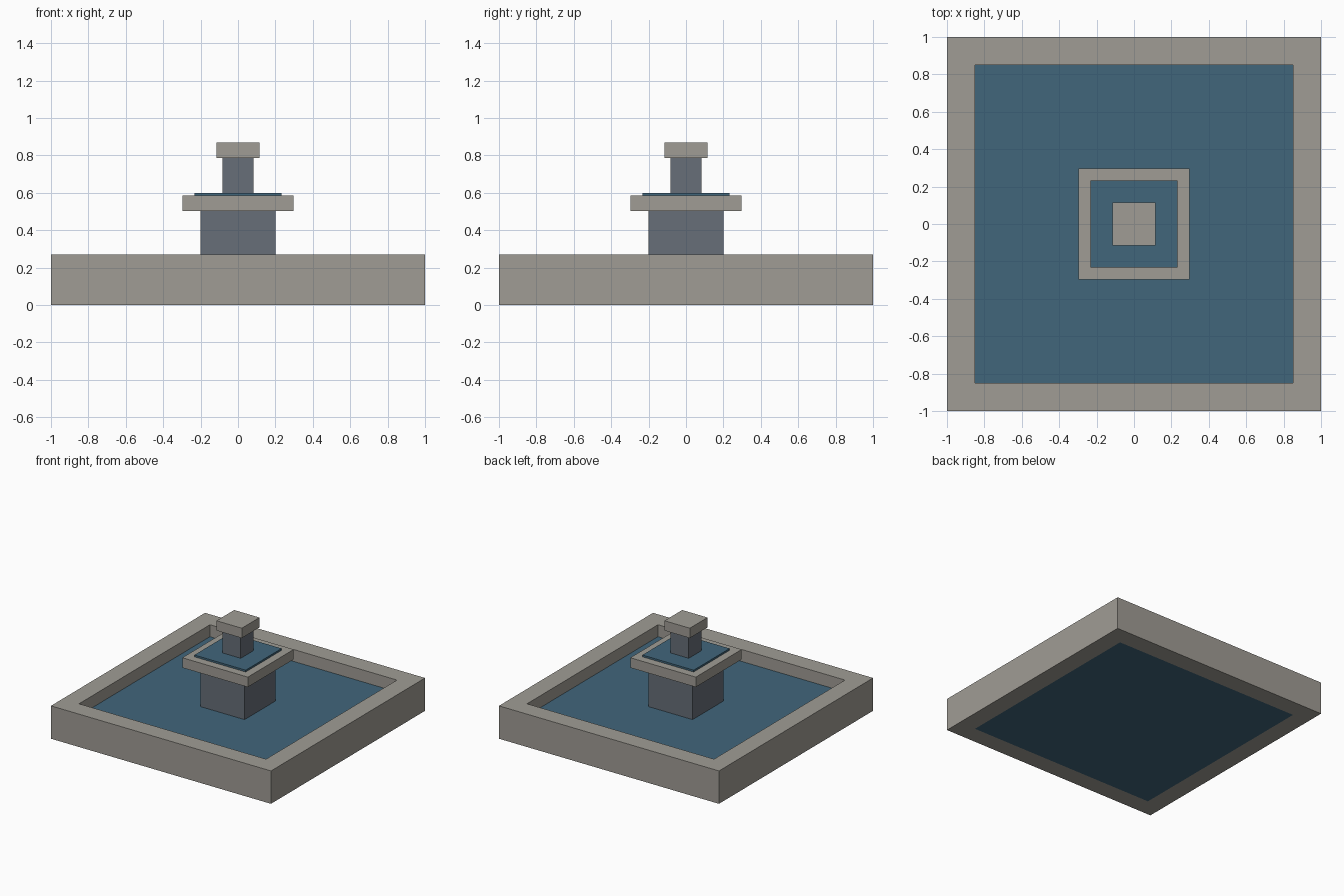
import bpy
import bmesh

if "Cube" in bpy.data.objects:
    bpy.data.objects.remove(bpy.data.objects["Cube"])


def material(name, rgb):
    m = bpy.data.materials.new(name)
    m.diffuse_color = (*rgb, 1.0)
    m.use_nodes = True
    m.node_tree.nodes["Principled BSDF"].inputs["Base Color"].default_value = m.diffuse_color
    return m


STONE = material("pale_stone", (0.352, 0.335, 0.300))
SLATE = material("slate_grey", (0.135, 0.156, 0.188))
WATER = material("pool_blue", (0.053, 0.133, 0.198))


def finish(name, bm, mat):
    bmesh.ops.recalc_face_normals(bm, faces=bm.faces)
    mesh = bpy.data.meshes.new(name)
    bm.to_mesh(mesh)
    bm.free()
    mesh.materials.append(mat)
    bpy.context.collection.objects.link(bpy.data.objects.new(name, mesh))


def corners(bm, r, z):
    return [bm.verts.new((x * r, y * r, z))
            for x, y in ((-1, -1), (1, -1), (1, 1), (-1, 1))]


def block(name, r, z0, z1, mat):
    """Square block of half-width r between two heights."""
    bm = bmesh.new()
    low, high = corners(bm, r, z0), corners(bm, r, z1)
    bm.faces.new(low)
    bm.faces.new(high)
    for i in range(4):
        j = (i + 1) % 4
        bm.faces.new((low[i], low[j], high[j], high[i]))
    finish(name, bm, mat)


def frame(name, outer, inner, z0, z1, mat):
    """Square ring: four loops of corners joined in a closed section."""
    bm = bmesh.new()
    loops = [corners(bm, r, z) for r, z in
             ((outer, z0), (outer, z1), (inner, z1), (inner, z0))]
    for a, b in zip(loops, loops[1:] + loops[:1]):
        for i in range(4):
            j = (i + 1) % 4
            bm.faces.new((a[i], a[j], b[j], b[i]))
    finish(name, bm, mat)


# Ground-level pool
frame("pool_wall", 1.0, 0.85, 0.0, 0.27, STONE)
block("pool_water", 0.85, 0.0, 0.172, WATER)

# Central fountain, stacked upwards
block("pedestal", 0.20, 0.172, 0.503, SLATE)
block("upper_basin", 0.298, 0.503, 0.585, STONE)
block("upper_water", 0.233, 0.585, 0.60, WATER)
block("upper_column", 0.083, 0.60, 0.787, SLATE)
block("top_cap", 0.115, 0.787, 0.868, STONE)
